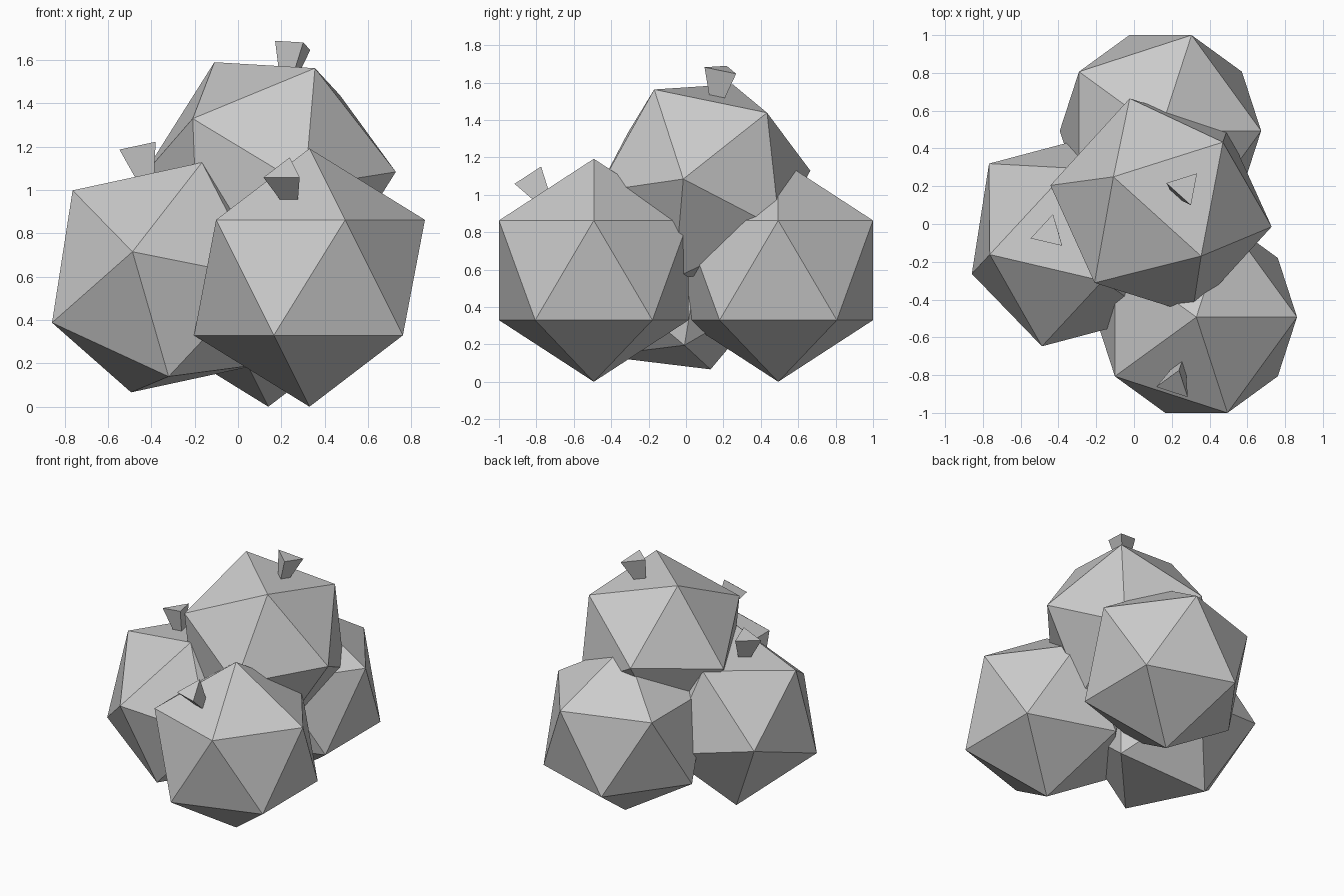
import bpy, bmesh
from mathutils import Vector, Matrix

if "Cube" in bpy.data.objects:
    bpy.data.objects.remove(bpy.data.objects["Cube"])

R = 0.596  # berry radius


def frame(a, b):
    """Orthonormal frame built symmetrically from two directions."""
    a, b = Vector(a).normalized(), Vector(b).normalized()
    x = (a + b).normalized()
    z = a.cross(b).normalized()
    return Matrix((x, z.cross(x), z)).transposed()


# two corners of the stem face on an unrotated icosahedron
LOCAL = ((0, 0, 1), (-0.7236, -0.5257, 0.4472))
STEM_FACE = [Vector(v) * R for v in (*LOCAL, (0.2764, -0.8506, 0.4472))]


def add_object(name, bm, matrix):
    bmesh.ops.recalc_face_normals(bm, faces=bm.faces)
    mesh = bpy.data.meshes.new(name)
    bm.to_mesh(mesh)
    bm.free()
    obj = bpy.data.objects.new(name, mesh)
    obj.matrix_world = matrix
    bpy.context.collection.objects.link(obj)


def berry(name, center, a=LOCAL[0], b=LOCAL[1]):
    """Faceted berry; a and b are the directions its stem-face corners point to."""
    rot = frame(a, b) @ frame(*LOCAL).transposed()
    matrix = Matrix.Translation(center) @ rot.to_4x4()

    # twenty-sided body
    bm = bmesh.new()
    bmesh.ops.create_icosphere(bm, subdivisions=1, radius=R)
    add_object(name, bm, matrix)

    # three-sided stem flaring out from the middle of one face
    mid = sum(STEM_FACE, Vector()) / 3
    n = mid.normalized()
    bm = bmesh.new()
    low, high = [[bm.verts.new(mid + (p - mid) * s + n * h) for p in STEM_FACE]
                 for s, h in ((0.14, 0.0), (0.28, 0.147))]
    bm.faces.new(high)
    bm.faces.new(low[::-1])
    for i in range(3):
        j = (i + 1) % 3
        bm.faces.new((low[i], low[j], high[j], high[i]))
    add_object(name + "_stem", bm, matrix)


# three berries at the base, one on top
berry("front_berry", (0.33, -0.493, R))
berry("back_berry", (0.14, 0.493, R))
berry("left_berry", (-0.33, -0.085, 0.597), (-0.43, -0.078, 0.404), (0.16, -0.217, 0.534))
berry("top_berry", (0.143, 0.095, 1.073), (-0.253, 0.155, 0.522), (0.212, -0.265, 0.492))
